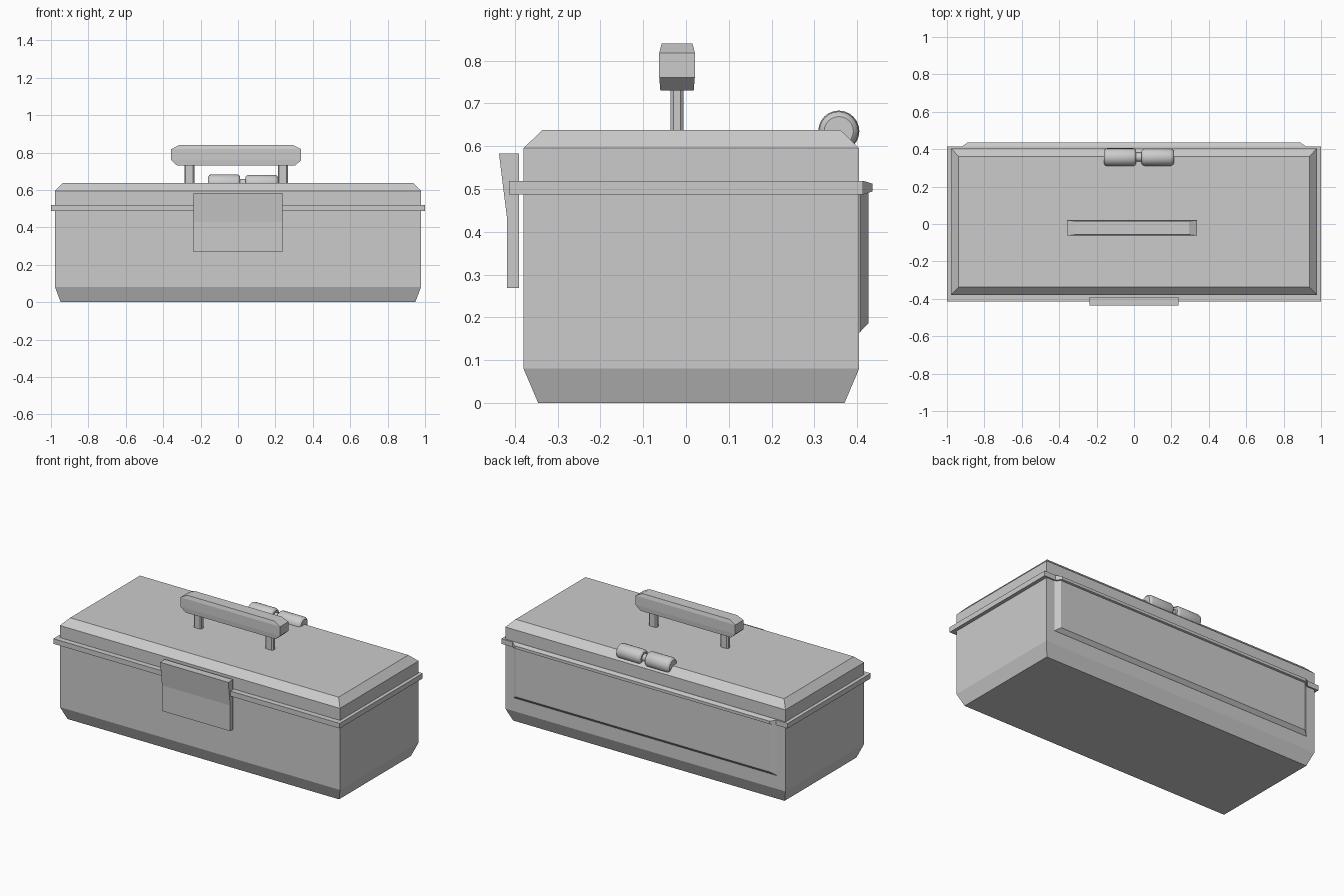
import bpy
import bmesh
import math
from mathutils import Vector

cube = bpy.data.objects.get("Cube")
if cube:
    bpy.data.objects.remove(cube, do_unlink=True)

grey = bpy.data.materials.new("plain grey")
grey.use_nodes = True
GREY = (0.6, 0.6, 0.6, 1)
grey.diffuse_color = GREY
grey.node_tree.nodes["Principled BSDF"].inputs["Base Color"].default_value = GREY


def loft(name, rings, smooth=False):
    """Skin a stack of equal-length point rings and cap both ends."""
    bm = bmesh.new()
    loops = [[bm.verts.new(p) for p in ring] for ring in rings]
    for a, b in zip(loops, loops[1:]):
        for i in range(len(a)):
            j = (i + 1) % len(a)
            bm.faces.new((a[i], a[j], b[j], b[i]))
    bm.faces.new(loops[0])
    bm.faces.new(loops[-1])
    bmesh.ops.recalc_face_normals(bm, faces=bm.faces)
    mesh = bpy.data.meshes.new(name)
    bm.to_mesh(mesh)
    bm.free()
    mesh.materials.append(grey)
    obj = bpy.data.objects.new(name, mesh)
    bpy.context.collection.objects.link(obj)
    if smooth:
        bpy.ops.object.select_all(action="DESELECT")
        obj.select_set(True)
        bpy.context.view_layer.objects.active = obj
        bpy.ops.object.shade_smooth_by_angle(angle=math.radians(35))
    return obj


def flat_ring(z, hx, hy, cx=0, cy=0):
    """Horizontal rectangle."""
    return [(cx + sx * hx, cy + sy * hy, z)
            for sx, sy in ((-1, -1), (1, -1), (1, 1), (-1, 1))]


def wall_ring(y, hx, z0, z1):
    """Upright rectangle facing the back."""
    return [(-hx, y, z0), (hx, y, z0), (hx, y, z1), (-hx, y, z1)]


def hinge_ring(x, r, sides=24):
    return [Vector((x, 0.357 + r * math.cos(t), 0.635 + r * math.sin(t)))
            for t in (2 * math.pi * i / sides for i in range(sides))]


# Box with sloped foot and chamfered lid
BOX_Y = 0.0125
loft("box_body", [flat_ring(z, hx, hy, 0, BOX_Y) for z, hx, hy in (
    (0, 0.948, 0.358), (0.08, 0.978, 0.392),
    (0.595, 0.978, 0.392), (0.638, 0.937, 0.348))])

# Rim where lid meets box
loft("rim", [flat_ring(z, 1.0, 0.414) for z in (0.487, 0.519)])

# Raised back panel and the strip over it
loft("back_panel", [wall_ring(0.40, 0.92, 0.163, 0.50),
                    wall_ring(0.406, 0.92, 0.165, 0.50),
                    wall_ring(0.426, 0.89, 0.186, 0.49)])
loft("back_strip", [wall_ring(0.40, 0.92, 0.487, 0.519),
                    wall_ring(0.414, 0.92, 0.487, 0.519),
                    wall_ring(0.436, 0.89, 0.494, 0.512)])

# Front latch, flared at the top
latch = ((-0.39, 0.268), (-0.39, 0.583), (-0.437, 0.583),
         (-0.418, 0.43), (-0.418, 0.268))
loft("latch", [[(x, y, z) for y, z in latch] for x in (-0.238, 0.238)])

# Carrying handle
HX, HY = -0.01, -0.021
loft("handle_grip", [flat_ring(z, hx, hy, HX, HY) for z, hx, hy in (
    (0.73, 0.315, 0.039), (0.76, 0.348, 0.0415),
    (0.818, 0.348, 0.0415), (0.84, 0.305, 0.036))])
for side, label in ((-1, "right"), (1, "left")):
    post = loft("handle_post_" + label,
                [flat_ring(z, 0.027, 0.015, HX + side * 0.25, HY)
                 for z in (0.62, 0.75)])
    bev = post.modifiers.new("edges", "BEVEL")
    bev.width = 0.007
    bev.segments = 1

# Back hinge: two rounded barrels on a pin
for label, x0, x1, r in (("right", -0.16, 0.012, 0.048),
                         ("left", 0.04, 0.213, 0.046)):
    loft("hinge_barrel_" + label,
         [hinge_ring(x, rad) for x, rad in (
             (x0, r * 0.74), (x0 + 0.006, r * 0.92), (x0 + 0.016, r),
             (x1 - 0.016, r), (x1 - 0.006, r * 0.92), (x1, r * 0.74))],
         smooth=True)
loft("hinge_pin", [hinge_ring(x, 0.024) for x in (0, 0.05)], smooth=True)
